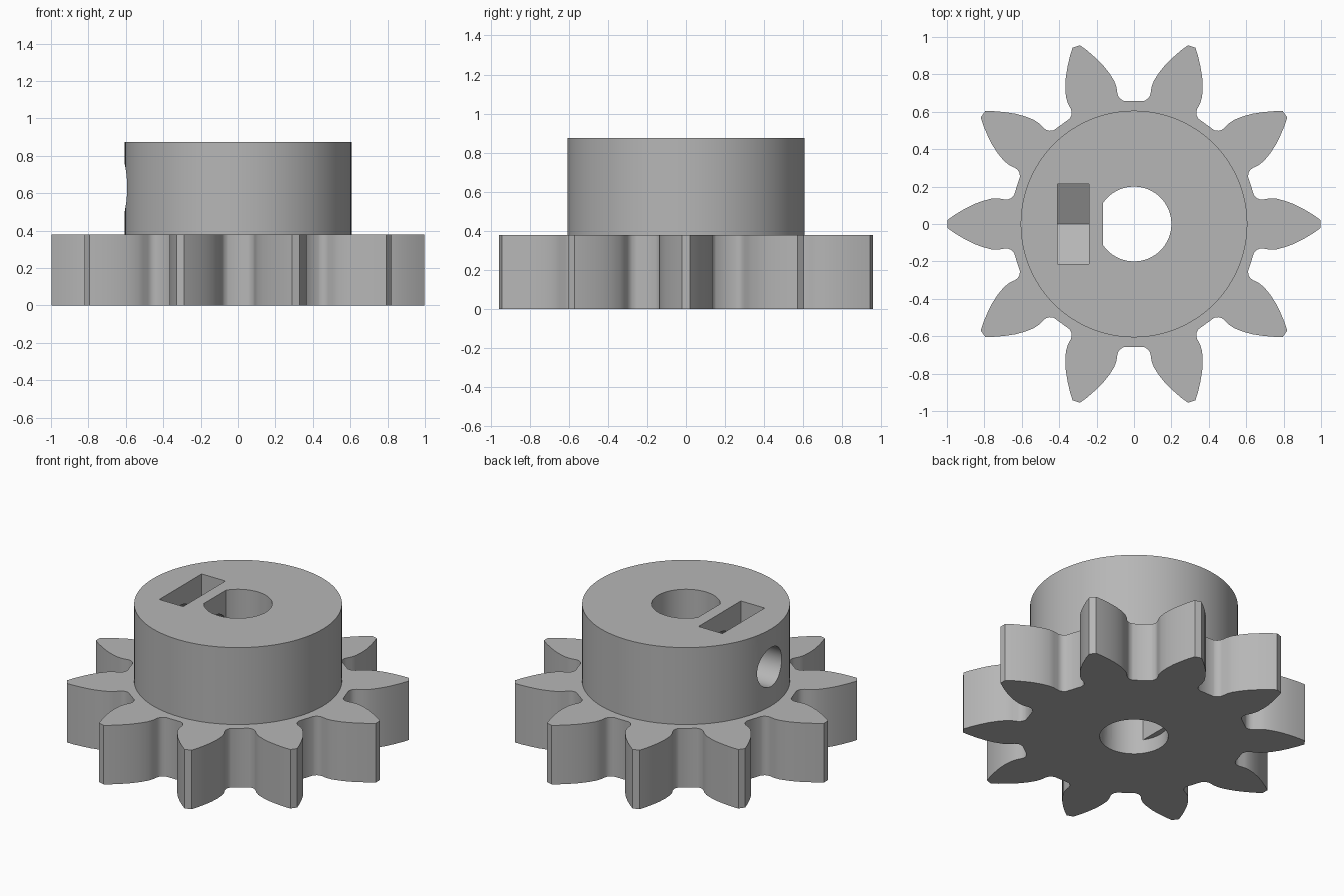
import bpy
import bmesh
from math import sin, cos, pi, radians

old = bpy.data.objects.get("Cube")
if old:
    bpy.data.objects.remove(old)

TEETH = 10
GEAR_TOP, HUB_TOP = 0.38, 0.875
HUB_R, BORE_R, FLAT_X = 0.606, 0.2, -0.165
SCREW_Z, SCREW_R = 0.63, 0.125

grey = bpy.data.materials.new("plain grey")
grey.use_nodes = True
grey.diffuse_color = (0.47, 0.47, 0.47, 1)
grey.node_tree.nodes["Principled BSDF"].inputs["Base Color"].default_value = grey.diffuse_color


def circle(r, n, cx=0.0, cy=0.0):
    return [(cx + r * cos(2 * pi * i / n), cy + r * sin(2 * pi * i / n)) for i in range(n)]


def prism(name, outline, start, end, axis="z"):
    """Extrude a closed 2D outline along z, or a (y, z) outline along x."""
    bm = bmesh.new()
    place = (lambda p: (p[0], p[1], start)) if axis == "z" else (lambda p: (start, p[0], p[1]))
    face = bm.faces.new([bm.verts.new(place(p)) for p in outline])
    grown = bmesh.ops.extrude_face_region(bm, geom=[face])
    step = (0, 0, end - start) if axis == "z" else (end - start, 0, 0)
    moved = [g for g in grown["geom"] if isinstance(g, bmesh.types.BMVert)]
    bmesh.ops.translate(bm, verts=moved, vec=step)
    bmesh.ops.recalc_face_normals(bm, faces=bm.faces)
    mesh = bpy.data.meshes.new(name)
    bm.to_mesh(mesh)
    bm.free()
    mesh.materials.append(grey)
    obj = bpy.data.objects.new(name, mesh)
    bpy.context.collection.objects.link(obj)
    return obj


def combine(target, tool, operation):
    """Apply a boolean and discard the tool."""
    tool.hide_render = True
    bpy.context.view_layer.objects.active = target
    mod = target.modifiers.new(operation, "BOOLEAN")
    mod.operation, mod.object, mod.solver = operation, tool, "EXACT"
    bpy.ops.object.modifier_apply(modifier=mod.name)
    bpy.data.objects.remove(tool)


# Half tooth from root to tip (radial, sideways), mirrored and repeated
half = [(0.642, 0.153), (0.648, 0.147), (0.658, 0.138), (0.672, 0.132), (0.69, 0.131),
        (0.725, 0.137), (0.76, 0.136), (0.81, 0.123), (0.86, 0.104), (0.91, 0.078),
        (0.96, 0.048), (0.998, 0.021)]
tooth = [(u, -v) for u, v in half] + half[::-1]
outline = []
for k in range(TEETH):
    c, s = cos(2 * pi * k / TEETH), sin(2 * pi * k / TEETH)
    outline += [(u * c - v * s, u * s + v * c) for u, v in tooth]
gear = prism("toothed_gear_with_hub", outline, 0, GEAR_TOP)

# Raised hub
combine(gear, prism("hub", circle(HUB_R, 96), 0.15, HUB_TOP), "UNION")

# Bore: round at the bottom, with one flat side above
combine(gear, prism("round_bore", circle(BORE_R, 64), -0.1, 0.09), "DIFFERENCE")
d_shape = [(max(x, FLAT_X), y) for x, y in circle(BORE_R, 64) if x > FLAT_X]
edge_y = (BORE_R ** 2 - FLAT_X ** 2) ** 0.5
upper = [p for p in d_shape if p[1] >= 0]
lower = [p for p in d_shape if p[1] < 0]
d_shape = upper + [(FLAT_X, edge_y), (FLAT_X, -edge_y)] + lower
combine(gear, prism("flat_sided_bore", d_shape, 0.05, 1), "DIFFERENCE")

# Nut slot with a pointed floor
w = 0.215
slot = [(w, 1), (-w, 1), (-w, 0.506), (0, 0.385), (w, 0.506)]
combine(gear, prism("nut_slot", slot, -0.41, -0.24, "x"), "DIFFERENCE")

# Screw hole through the hub side into the bore
combine(gear, prism("screw_hole", circle(SCREW_R, 48, 0, SCREW_Z), -0.8, 0, "x"), "DIFFERENCE")

bpy.ops.object.select_all(action="DESELECT")
gear.select_set(True)
bpy.context.view_layer.objects.active = gear
bpy.ops.object.shade_smooth_by_angle(angle=radians(32))
